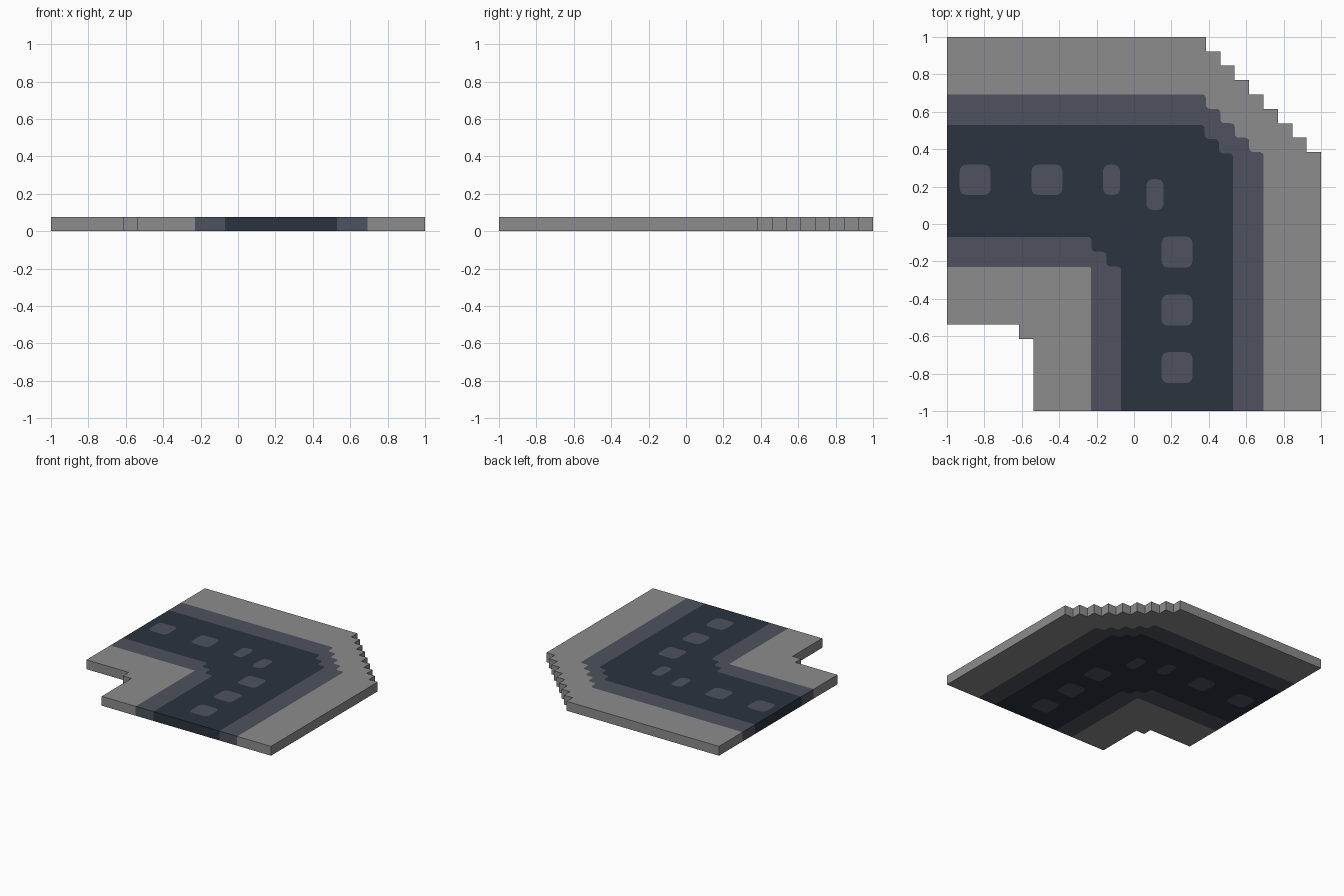
import bpy, math
from mathutils import Vector
from mathutils.geometry import tessellate_polygon

if "Cube" in bpy.data.objects:
    bpy.data.objects.remove(bpy.data.objects["Cube"])

C = 1 / 13          # tile cell size
H = C               # slab thickness


def material(name, rgb):
    m = bpy.data.materials.new(name)
    m.diffuse_color = (*rgb, 1)
    m.use_nodes = True
    m.node_tree.nodes["Principled BSDF"].inputs["Base Color"].default_value = m.diffuse_color
    return m


PAVEMENT = material("pavement grey", (0.262, 0.262, 0.262))
KERB = material("kerb slate", (0.0762, 0.0844, 0.112))
ROAD = material("road asphalt", (0.0242, 0.0331, 0.0497))


def rounded(pts, r, closed=False, seg=4):
    """Round the corners of a path with short quadratic arcs."""
    out, n = [], len(pts)
    for i, p in enumerate(pts):
        if not closed and i in (0, n - 1):
            out.append(p)
            continue
        p = Vector(p)
        a = p + (Vector(pts[i - 1]) - p).normalized() * r
        b = p + (Vector(pts[(i + 1) % n]) - p).normalized() * r
        for k in range(seg + 1):
            t = k / seg
            out.append(tuple(a * (1 - t) ** 2 + p * 2 * t * (1 - t) + b * t * t))
    return out


def bend(edge, corner, steps, r=0.0):
    """Stepped path from the west edge, round the bend, to the south edge."""
    pts = [(-1, edge), (corner, edge)]
    d = (edge - corner) / steps if steps else 0
    for k in range(steps):
        x, y = corner + k * d, edge - (k + 1) * d
        pts += [(x, y), (x + d, y)]
    pts.append((edge, -1))
    return rounded(pts, r) if r else pts


def slab(name, mat, loop, holes=(), is_wall=lambda i: False):
    """Top and bottom faces of a clockwise outline, walls only on chosen edges."""
    pts = [p for l in (loop, *holes) for p in l]
    n = len(pts)
    tris = tessellate_polygon([[Vector((x, y, 0)) for x, y in l] for l in (loop, *holes)])
    faces = []
    for a, b, c in tris:
        pa, pb, pc = (Vector(pts[i]) for i in (a, b, c))
        if (pb - pa).cross(pc - pa) < 0:
            b, c = c, b
        faces += [(a + n, b + n, c + n), (c, b, a)]
    for i in range(len(loop)):
        j = (i + 1) % len(loop)
        if is_wall(i):
            faces.append((i, i + n, j + n, j))
    me = bpy.data.meshes.new(name)
    me.from_pydata([(x, y, z) for z in (0, H) for x, y in pts], [], faces)
    me.materials.append(mat)
    ob = bpy.data.objects.new(name, me)
    bpy.context.collection.objects.link(ob)


# boundary paths, from the outside of the bend to the inside
paths = [
    bend(1, 5 * C, 8),
    bend(0.693, 5 * C, 4, 0.025),
    bend(0.53, 0.378, 2, 0.025),
    bend(-0.069, -0.227, 2, 0.025),
    bend(-0.23, -0.23, 0),
    bend(-7 * C, -8 * C, 1),
]
paths[4] = rounded([(-1, -0.23), (-0.23, -0.23), (-0.23, -1)], 0.012)
# the inner notch steps the other way of the tile corner
paths[5] = [(-1, -7 * C), (-8 * C, -7 * C), (-8 * C, -8 * C), (-7 * C, -8 * C), (-7 * C, -1)]


# lane dashes: centre and half sizes
def dash(cx, cy, hx, hy):
    box = [(cx - hx, cy - hy), (cx - hx, cy + hy), (cx + hx, cy + hy), (cx + hx, cy - hy)]
    return rounded(box, 0.04, True)


dashes = [dash(x, 0.236, hx, 0.081) for x, hx in ((-0.849, 0.083), (-0.465, 0.083), (-0.12, 0.046))]
dashes.append(dash(0.112, 0.157, 0.046, 0.083))
dashes += [dash(0.23, y, 0.083, 0.083) for y in (-0.15, -0.461, -0.768)]

# strips between neighbouring paths
strips = [("outer_pavement", PAVEMENT), ("outer_kerb", KERB), ("road", ROAD),
          ("inner_kerb", KERB), ("inner_pavement", PAVEMENT)]
for s, (name, mat) in enumerate(strips):
    a, b = paths[s], paths[s + 1]
    na, total = len(a), len(a) + len(b)

    def wall(i, s=s, na=na, total=total):
        end = i in (na - 1, total - 1)
        return end or (s == 0 and i < na) or (s == 4 and i >= na)

    slab(name, mat, a + b[::-1], dashes if name == "road" else (), wall)

for k, d in enumerate(dashes):
    slab(f"lane_dash_{k + 1}", KERB, d)
